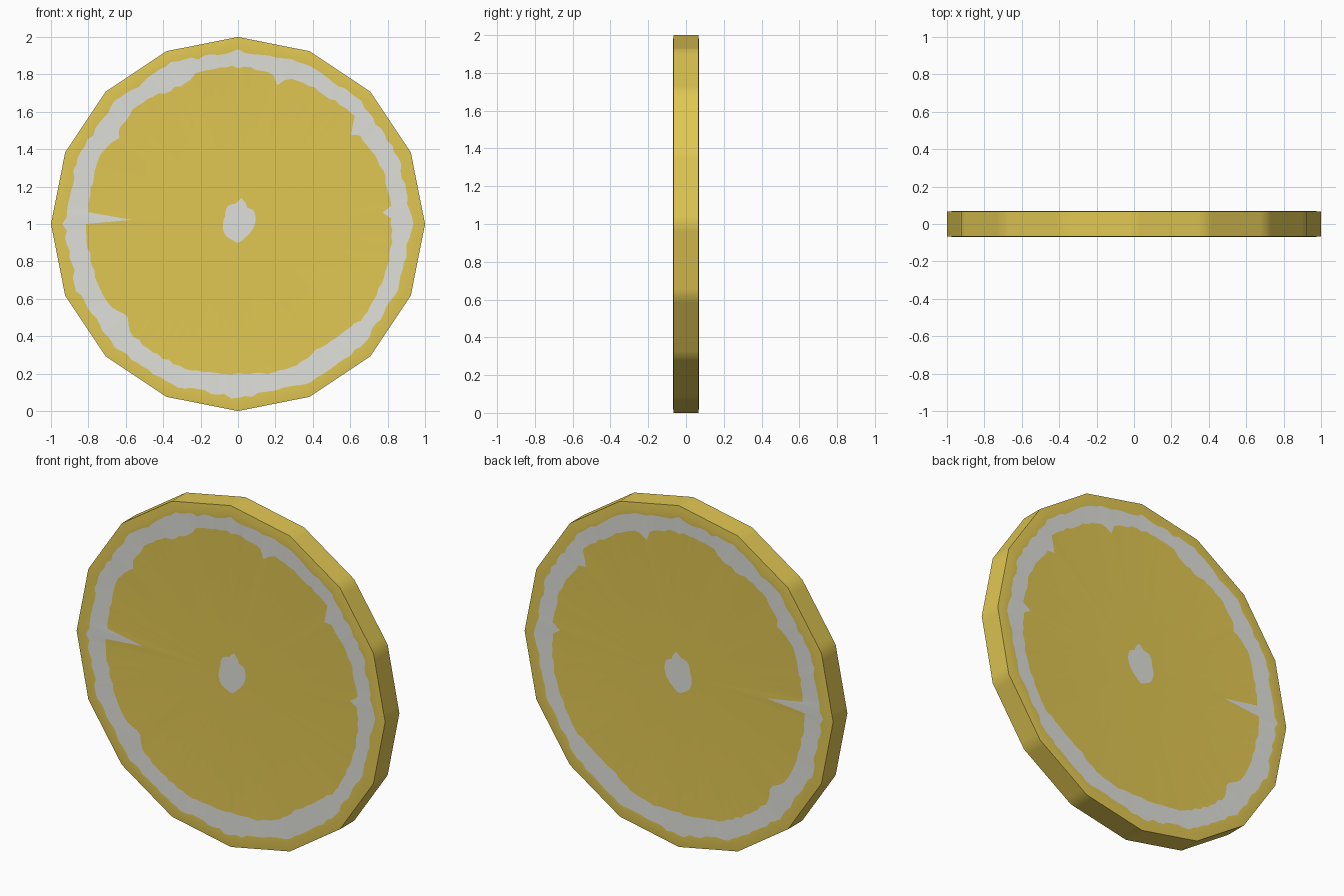
import bpy, bmesh, math, random

if "Cube" in bpy.data.objects:
    bpy.data.objects.remove(bpy.data.objects["Cube"])

random.seed(4)
SIDES, N = 16, 160            # rind polygon sides, segments around


def material(name, rgb):
    m = bpy.data.materials.new(name)
    m.diffuse_color = (*rgb, 1)
    m.use_nodes = True
    m.node_tree.nodes["Principled BSDF"].inputs["Base Color"].default_value = m.diffuse_color
    return m


def poly_radius(a):
    step = 2 * math.pi / SIDES
    return math.cos(step / 2) / math.cos(a % step - step / 2)


def interp(keys, deg):
    # linear interpolation through (angle, radius) pairs, wrapping at 360
    keys = keys + [(keys[0][0] + 360, keys[0][1])]
    for (a0, r0), (a1, r1) in zip(keys, keys[1:]):
        if a0 <= deg <= a1:
            return r0 + (r1 - r0) * (deg - a0) / (a1 - a0)


# irregular outlines of the core and of the inner pith edge
core = [(0, .09), (41, .11), (60, .10), (82, .14), (96, .11), (120, .11),
        (150, .08), (180, .08), (225, .09), (250, .09), (270, .10),
        (300, .08), (330, .08)]
inner = [(0, .82), (2.2, .82), (4.5, .78), (6.7, .82), (20, .825), (36, .80),
         (37.5, .77), (39, .77), (43, .85), (57, .83), (71, .83), (73, .775),
         (75.5, .78), (77, .83), (90, .84), (106, .84), (110, .80), (118, .80),
         (125, .83), (140, .82), (144, .79), (150, .82), (175, .80),
         (184, .81), (212, .81), (221, .77), (225, .82), (250, .82), (270, .80),
         (290, .82), (304, .79), (310, .80), (322, .83), (345, .83)]

# concentric rings, centre outwards: (radius list, half thickness)
rings = [[], [], [], [], []]
for i in range(N):
    deg = i * 360 / N
    a = math.radians(deg)
    p = poly_radius(a)
    r_in = interp(inner, deg) + random.uniform(-.007, .007)
    if i == 79:
        r_in = .57            # thin membrane sliver running into the pulp
    rings[0].append(interp(core, deg))
    rings[1].append(r_in)
    rings[2].append(.94 * p - random.uniform(0, .018))
    rings[3].append(.965 * p)
    rings[4].append(p)
depth = [.064, .064, .069, .069, .066]
mats = [1, 0, 1, 0, 0]        # core, pulp, pith, rind, rind

bm = bmesh.new()


def build_face(side):
    loops = []
    for radii, d in zip(rings, depth):
        loops.append([bm.verts.new((r * math.cos(2 * math.pi * i / N), side * d,
                                    1 + r * math.sin(2 * math.pi * i / N)))
                      for i, r in enumerate(radii)])
    mid = bm.verts.new((0, side * depth[0], 1))
    for i in range(N):
        j = (i + 1) % N
        bm.faces.new((mid, loops[0][i], loops[0][j])).material_index = 1
        for k in range(4):
            f = bm.faces.new((loops[k][i], loops[k + 1][i],
                              loops[k + 1][j], loops[k][j]))
            f.material_index = mats[k + 1]
    return loops[-1]


# both cut faces and the outer rind
front, back = build_face(-1), build_face(1)
for i in range(N):
    j = (i + 1) % N
    bm.faces.new((front[i], front[j], back[j], back[i]))
bmesh.ops.recalc_face_normals(bm, faces=bm.faces)

mesh = bpy.data.meshes.new("citrus_slice")
bm.to_mesh(mesh)
bm.free()
mesh.materials.append(material("lemon yellow", (.75, .57, .085)))
mesh.materials.append(material("pith white", (.74, .74, .70)))
obj = bpy.data.objects.new("citrus_slice", mesh)
bpy.context.collection.objects.link(obj)
bpy.context.view_layer.objects.active = obj
obj.select_set(True)
bpy.ops.object.shade_smooth_by_angle(angle=math.radians(30))
